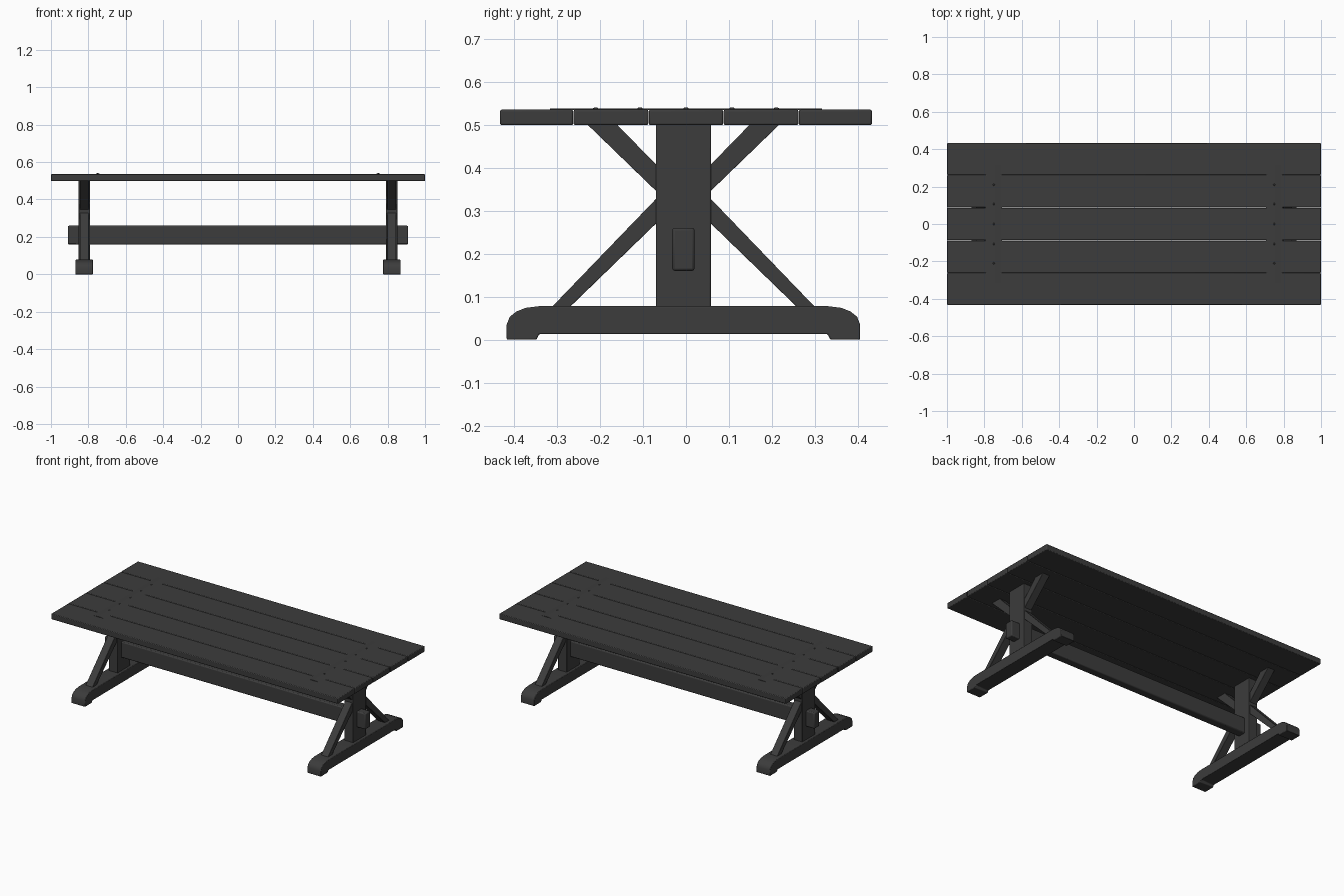
import bpy, bmesh, math

if "Cube" in bpy.data.objects:
    bpy.data.objects.remove(bpy.data.objects["Cube"])

wood = bpy.data.materials.new("dark_wood")
wood.diffuse_color = (0.045, 0.045, 0.045, 1)
wood.use_nodes = True
wood.node_tree.nodes["Principled BSDF"].inputs["Base Color"].default_value = wood.diffuse_color
YC = -0.006  # centre line of the trestle


def finish(ob, bevel):
    ob.data.materials.append(wood)
    if bevel:
        m = ob.modifiers.new("bevel", 'BEVEL')
        m.width, m.segments = bevel, 2
        m.limit_method, m.angle_limit = 'ANGLE', math.radians(50)
    bpy.ops.object.select_all(action='DESELECT')
    ob.select_set(True)
    bpy.context.view_layer.objects.active = ob
    bpy.ops.object.shade_smooth_by_angle(angle=math.radians(35))
    return ob


def prism(name, pts, origin, direction, bevel=0.0):
    """Extrude a closed profile of 3D points along a direction."""
    bm = bmesh.new()
    vs = [bm.verts.new([p[i] + origin[i] for i in range(3)]) for p in pts]
    f = bm.faces.new(vs)
    g = bmesh.ops.extrude_face_region(bm, geom=[f])
    bmesh.ops.translate(bm, vec=direction,
                        verts=[e for e in g['geom'] if isinstance(e, bmesh.types.BMVert)])
    bmesh.ops.recalc_face_normals(bm, faces=bm.faces)
    me = bpy.data.meshes.new(name)
    bm.to_mesh(me)
    bm.free()
    ob = bpy.data.objects.new(name, me)
    bpy.context.collection.objects.link(ob)
    return finish(ob, bevel)


def yz_prism(name, pts, x0, x1, bevel=0.0):
    return prism(name, [(0, y, z) for y, z in pts], (x0, 0, 0), (x1 - x0, 0, 0), bevel)


def box(name, x0, x1, y0, y1, z0, z1, bevel):
    return yz_prism(name, [(y0, z0), (y1, z0), (y1, z1), (y0, z1)], x0, x1, bevel)


# Tabletop planks
edges = [-0.433, -0.262, -0.087, 0.087, 0.262, 0.433]
for i in range(5):
    box(f"top_plank_{i + 1}", -1, 1, edges[i] + 0.0005, edges[i + 1] - 0.0005,
        0.499, 0.535, 0.004)

# Stretcher rail passing through both posts
box("stretcher_rail", -0.91, 0.91, YC - 0.026, YC + 0.026, 0.16, 0.26, 0.006)

# Foot outline: rounded top ends and a relieved underside
half = [(0.335, 0.013), (0.342, 0.0), (0.411, 0.0), (0.411, 0.035)]
half += [(0.335 + 0.076 * math.cos(a), 0.035 + 0.043 * math.sin(a))
         for a in [math.radians(d) for d in (25, 45, 65, 90)]]
foot = [(YC + y, z) for y, z in half] + [(YC - y, z) for y, z in reversed(half)]

# Brace outlines, as offsets from the trestle centre line
upper = [(0.04, 0.323), (0.224, 0.501), (0.155, 0.501), (0.04, 0.383)]
lower = [(0.04, 0.293), (0.264, 0.076), (0.306, 0.076), (0.04, 0.352)]

for s, side in ((-1, "left"), (1, "right")):
    # Trestle foot and post
    yz_prism(f"{side}_foot", foot, s * 0.775, s * 0.87, 0.003)
    box(f"{side}_post", s * 0.791, s * 0.852, YC - 0.064, YC + 0.064, 0.07, 0.502, 0.003)
    # Diagonal braces
    for m, end in ((-1, "front"), (1, "back")):
        for label, pts in (("upper", upper), ("lower", lower)):
            yz_prism(f"{side}_{end}_{label}_brace",
                     [(YC + m * y, z) for y, z in pts], s * 0.797, s * 0.846, 0.002)
    # Low ridged strap across the planks
    prism(f"{side}_top_strap",
          [(-0.045, 0, 0.534), (0.045, 0, 0.534), (0.006, 0, 0.538), (-0.006, 0, 0.538)],
          (s * 0.75, -0.316, 0), (0, 0.632, 0))
    # Small studs on the strap
    for i, y in enumerate((-0.21, -0.107, 0, 0.107, 0.21)):
        bpy.ops.mesh.primitive_cone_add(vertices=8, radius1=0.008, radius2=0.003,
                                        depth=0.004, location=(s * 0.75, y, 0.5385))
        stud = bpy.context.object
        stud.name = f"{side}_strap_stud_{i + 1}"
        finish(stud, 0)
